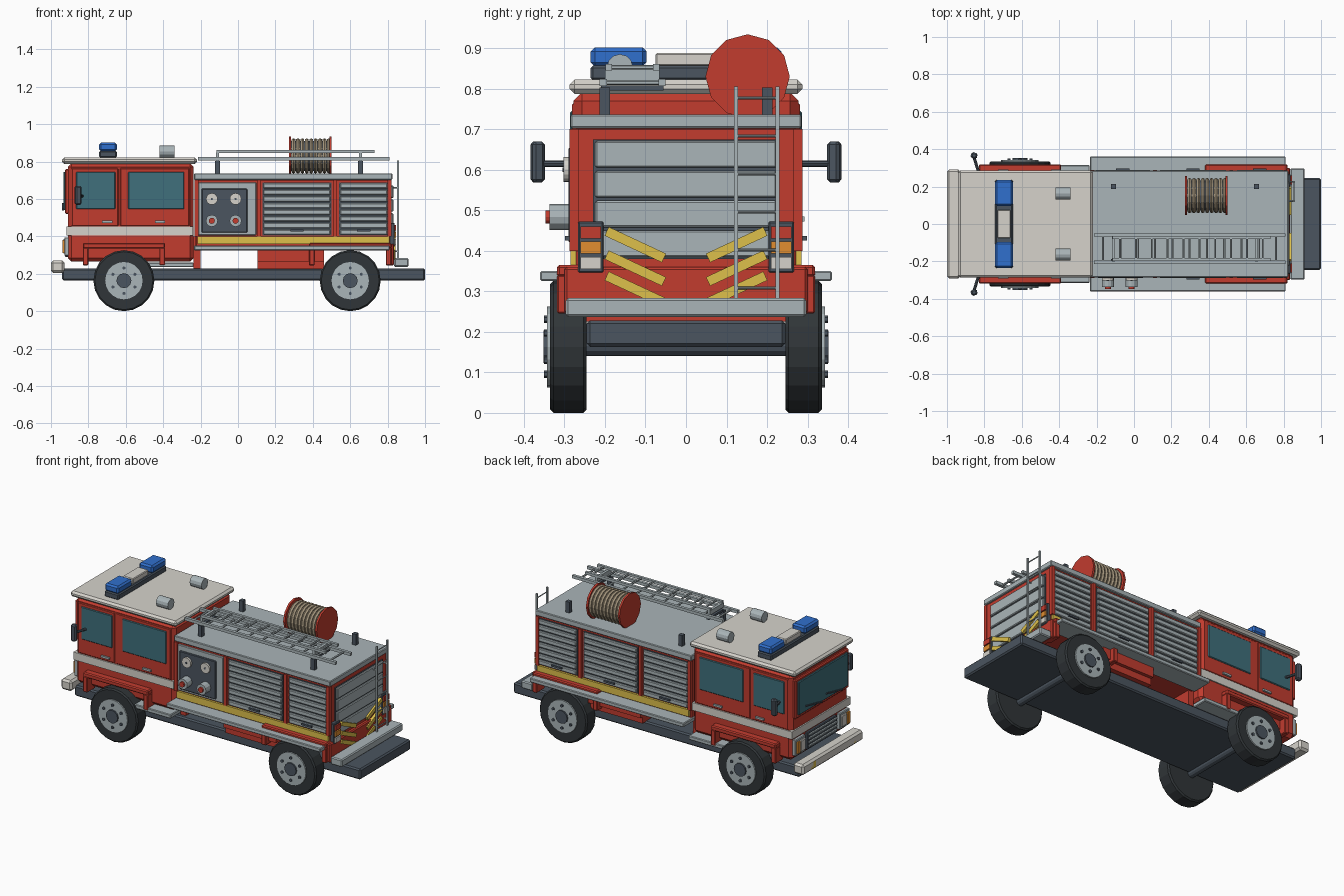
import bpy, math
from mathutils import Matrix, Vector

if "Cube" in bpy.data.objects:
    bpy.data.objects.remove(bpy.data.objects["Cube"])

COLORS = {
    'red': (0.54, 0.045, 0.028), 'dark': (0.07, 0.09, 0.115), 'tyre': (0.03, 0.036, 0.04),
    'white': (0.67, 0.65, 0.6), 'steel': (0.4, 0.46, 0.48), 'glass': (0.05, 0.16, 0.2),
    'yellow': (0.73, 0.53, 0.07), 'blue': (0.03, 0.16, 0.61), 'tan': (0.38, 0.31, 0.21),
    'orange': (0.75, 0.27, 0.03)}
MATS = {}
for n, c in COLORS.items():
    MATS[n] = bpy.data.materials.new(n)
    MATS[n].diffuse_color = (*c, 1)


def finish(name, mat, bevel=0):
    o = bpy.context.object
    o.name = name
    o.data.materials.append(MATS[mat])
    if bevel:
        m = o.modifiers.new('bevel', 'BEVEL')
        m.width, m.segments = bevel, 1
    return o


def box(name, x, y, z, mat, bevel=0.0, rot=(0, 0, 0)):
    """Box given as (min, max) on each axis."""
    bpy.ops.mesh.primitive_cube_add(size=1)
    o = bpy.context.object
    size = [abs(a[1] - a[0]) for a in (x, y, z)]
    o.data.transform(Matrix.Diagonal((*size, 1)))
    o.location = [(a[0] + a[1]) / 2 for a in (x, y, z)]
    o.rotation_euler = rot
    return finish(name, mat, bevel)


def rod(name, a, b, r, mat, n=12, bevel=0.0):
    """Cylinder between two points."""
    a, b = Vector(a), Vector(b)
    bpy.ops.mesh.primitive_cylinder_add(vertices=n, radius=r, depth=(b - a).length, location=(a + b) / 2)
    bpy.context.object.rotation_euler = (b - a).to_track_quat('Z', 'Y').to_euler()
    return finish(name, mat, bevel)


def sides(name, x, y, z, mat, bevel=0.0):
    """Box mirrored to both flanks of the truck."""
    for s in (-1, 1):
        box(name, x, (s * y[0], s * y[1]), z, mat, bevel)


def shutter(name, axis, span, face, s, z):
    """Roller shutter: dark backing with overlapping slats."""
    def panel(nm, u, d, zz, mat, bevel=0):
        d = (s * (face + d[0]), s * (face + d[1]))
        box(nm, *((u, d) if axis == 'y' else (d, u)), zz, mat, bevel)
    panel(name + '_backing', span, (-0.01, 0.006), z, 'dark')
    n = 8 if axis == 'y' else 4
    step = (z[1] - z[0]) / n
    for i in range(n):
        lo = z[0] + i * step
        panel(name + '_slat', (span[0] + .006, span[1] - .006), (0, 0.016),
              (lo + .004, lo + step - .004), 'steel', 0.004)
    return panel


# chassis, axles and wheels
box('chassis', (-0.94, 1.0), (-0.245, 0.245), (0.163, 0.228), 'dark', 0.008)
for x in (-0.61, 0.6):
    rod('axle', (x, -0.25, 0.165), (x, 0.25, 0.165), 0.025, 'dark')
    for s in (-1, 1):
        rod('tyre', (x, s * .245, .163), (x, s * .335, .163), 0.163, 'tyre', 20, 0.008)
        rod('wheel_rim', (x, s * .33, .163), (x, s * .343, .163), 0.1, 'steel', 20)
        rod('wheel_hub', (x, s * .34, .163), (x, s * .352, .163), 0.04, 'dark', 12)
        for k in range(6):
            a = k * math.pi / 3 + math.pi / 6
            p = (x + .068 * math.cos(a), .163 + .068 * math.sin(a))
            rod('wheel_bolt', (p[0], s * .34, p[1]), (p[0], s * .35, p[1]), 0.009, 'dark', 6)
    # wheel arches
    c = x
    sides('arch_top', (c - .22, c + .22), (.24, .318), (.335, .365), 'red', .006)
    for d in (-.205, .205):
        sides('arch_leg', (c + d - .015, c + d + .015), (.24, .318), (.245, .34), 'red', .004)

# cab
box('cab', (-0.91, -0.237), (-0.277, 0.277), (0.265, 0.79), 'red', 0.02)
box('cab_roof', (-0.94, -0.22), (-0.287, 0.287), (0.787, 0.822), 'white', 0.012)
box('cab_band', (-0.918, -0.24), (-0.284, 0.284), (0.405, 0.452), 'white')
for door, win, hx in (((-.89, -.64), (-.865, -.655), -.70), ((-.63, -.26), (-.587, -.288), -.417)):
    sides('door_panel', door, (.27, .281), (.455, .765), 'red', .004)
    sides('side_window', win, (.27, .286), (.545, .745), 'glass', .004)
    sides('door_handle', (hx - .028, hx + .028), (.275, .292), (.472, .484), 'steel')
sides('cab_step', (-.56, -.237), (.2, .315), (.235, .26), 'steel', .004)

# cab nose: windscreen, grille, lamps, bumper
box('windscreen_frame', (-.925, -.9), (-.26, .26), (.52, .76), 'red', .006)
box('windscreen', (-.934, -.9), (-.24, .24), (.54, .745), 'glass', .004)
for y in (-.1, .1):
    box('wiper', (-.94, -.93), (y - .08, y + .08), (.555, .563), 'dark', 0, (math.radians(12), 0, 0))
box('grille', (-.925, -.9), (-.145, .145), (.29, .395), 'dark', .004)
for i in range(4):
    z = .308 + i * .023
    box('grille_bar', (-.934, -.92), (-.135, .135), (z, z + .009), 'steel')
sides('headlamp_housing', (-.928, -.9), (.165, .262), (.295, .395), 'steel', .004)
sides('headlamp', (-.937, -.92), (.175, .225), (.31, .38), 'white', .004)
sides('front_indicator', (-.937, -.92), (.23, .255), (.31, .38), 'orange')
box('front_bumper', (-1.0, -.928), (-.292, .292), (.205, .27), 'white', .012)
sides('bumper_marker', (-1.0, -.98), (.17, .215), (.218, .257), 'yellow')

# mirrors
for s in (-1, 1):
    box('mirror', (-.872, -.838), (s * .35, s * .382), (.568, .67), 'dark', .008, (0, 0, s * -.25))
    rod('mirror_arm', (-.83, s * .275, .615), (-.855, s * .355, .615), .008, 'dark', 8)

# light bar and horns
box('lightbar_base', (-.742, -.648), (-.235, .235), (.82, .857), 'dark', .006)
sides('beacon', (-.742, -.648), (.097, .235), (.855, .902), 'blue', .01)
box('lightbar_centre', (-.73, -.66), (-.075, .075), (.855, .888), 'white', .004)
for y in (-.163, .163):
    rod('horn', (-.42, y, .853), (-.34, y, .853), .032, 'steel', 12)

# equipment body
box('body', (-.227, .815), (-.272, .272), (.33, .705), 'red', .006)
box('roof_deck', (-.235, .825), (-.285, .285), (.702, .736), 'steel', .004)
box('under_tank', (.105, .46), (-.27, .27), (.225, .33), 'red')
box('body_bulkhead', (-.237, -.2), (-.22, .22), (.225, .4), 'red')
sides('under_locker', (.105, .46), (.24, .29), (.265, .327), 'red')
sides('running_board', (-.235, .81), (.23, .36), (.325, .35), 'steel', .004)
sides('yellow_stripe', (-.217, .81), (.265, .285), (.358, .4), 'yellow')
for s in (-1, 1):
    bays = [(.13, .5), (.54, .805)] + ([(-.215, .095)] if s > 0 else [])
    for bay in bays:
        put = shutter('side_shutter', 'y', bay, .272, s, (.405, .688))
        m = sum(bay) / 2
        put('shutter_handle', (m - .035, m + .035), (.012, .026), (.425, .436), 'dark')
    for x in (-.222, .112, .52, .81):
        box('body_post', (x - .01, x + .01), (s * .265, s * .288), (.4, .7), 'red')

# pump panel
box('pump_surround', (-.212, .098), (-.282, -.265), (.405, .688), 'steel', .004)
box('pump_panel', (-.195, .05), (-.29, -.27), (.42, .655), 'dark', .004)
for x in (-.14, -.013):
    rod('gauge', (x, -.28, .6), (x, -.302, .6), .031, 'white', 16)
    rod('gauge_centre', (x, -.3, .6), (x, -.305, .6), .006, 'dark', 8)
    rod('outlet', (x, -.28, .483), (x, -.337, .483), .032, 'steel', 12)
    rod('outlet_cap', (x, -.33, .483), (x, -.347, .483), .016, 'red', 12)

# tail: shutter, step, lamps, chevrons
shutter('rear_shutter', 'x', (-.23, .23), .815, 1, (.38, .675))
box('rear_panel', (.8, .835), (-.3, .3), (.245, .36), 'red', .006)
box('rear_step', (.835, .912), (-.297, .297), (.237, .283), 'steel', .006)
for s in (-1, 1):
    box('tail_housing', (.81, .838), (s * .203, s * .267), (.345, .472), 'dark', .004)
    for z, c in ((.445, 'red'), (.408, 'orange'), (.37, 'white')):
        box('tail_lamp', (.83, .846), (s * .21, s * .26), (z - .015, z + .015), c)
    for z in (.415, .357, .305):
        box('chevron', (.825, .842), (s * .125 - .078, s * .125 + .078), (z - .012, z + .012),
            'yellow', 0, (s * math.radians(25), 0, 0))


# ladders
def ladder(name, a, b, offset, width, r, rungs):
    a, b, w = Vector(a), Vector(b), Vector((0, width, 0))
    for e in (0, 1):
        lo, hi = [sorted(p) for p in zip(a + w * e, b + w * e)], None
        box(name + '_rail', *[(q[0] - r, q[1] + r) for q in lo], 'steel')
    for i in range(rungs):
        p = a.lerp(b, offset + (1 - 2 * offset) * i / (rungs - 1))
        rod(name + '_rung', p, p + w, r * .7, 'steel', 6)


ladder('rear_ladder', (.855, .123, .285), (.855, .123, .8), .045, .103, .005, 6)
ladder('roof_ladder_lower', (-.205, -.204, .815), (.8, -.204, .815), .04, .145, .009, 11)
ladder('roof_ladder_upper', (-.108, -.19, .853), (.722, -.19, .853), .04, .117, .008, 10)
for z in (.32, .66):
    for y in (.123, .226):
        rod('ladder_bracket', (.81, y, z), (.855, y, z), .005, 'steel', 6)
for x in (-.11, .655):
    sides('rack_post', (x - .013, x + .013), (.187, .213), (.735, .803), 'dark')
    box('rack_crossbar', (x - .008, x + .008), (-.21, -.055), (.795, .808), 'dark')
    box('ladder_spacer', (x - .008, x + .008), (-.2, -.065), (.82, .848), 'steel')

# hose reel
for x in (.272, .488):
    rod('reel_flange', (x, .152, .83), (x + .012, .152, .83), .104, 'red', 12)
rod('reel_drum', (.28, .152, .83), (.492, .152, .83), .08, 'dark', 12)
for i in range(9):
    bpy.ops.mesh.primitive_torus_add(major_radius=.083, minor_radius=.0115, major_segments=16, minor_segments=6,
                                     location=(.297 + i * .0236, .152, .83), rotation=(0, math.pi / 2, 0))
    finish('hose_coil', 'tan')

for m in bpy.data.materials:
    if m.users and not m.is_grease_pencil:
        m.use_nodes = True
        m.node_tree.nodes["Principled BSDF"].inputs["Base Color"].default_value = m.diffuse_color
